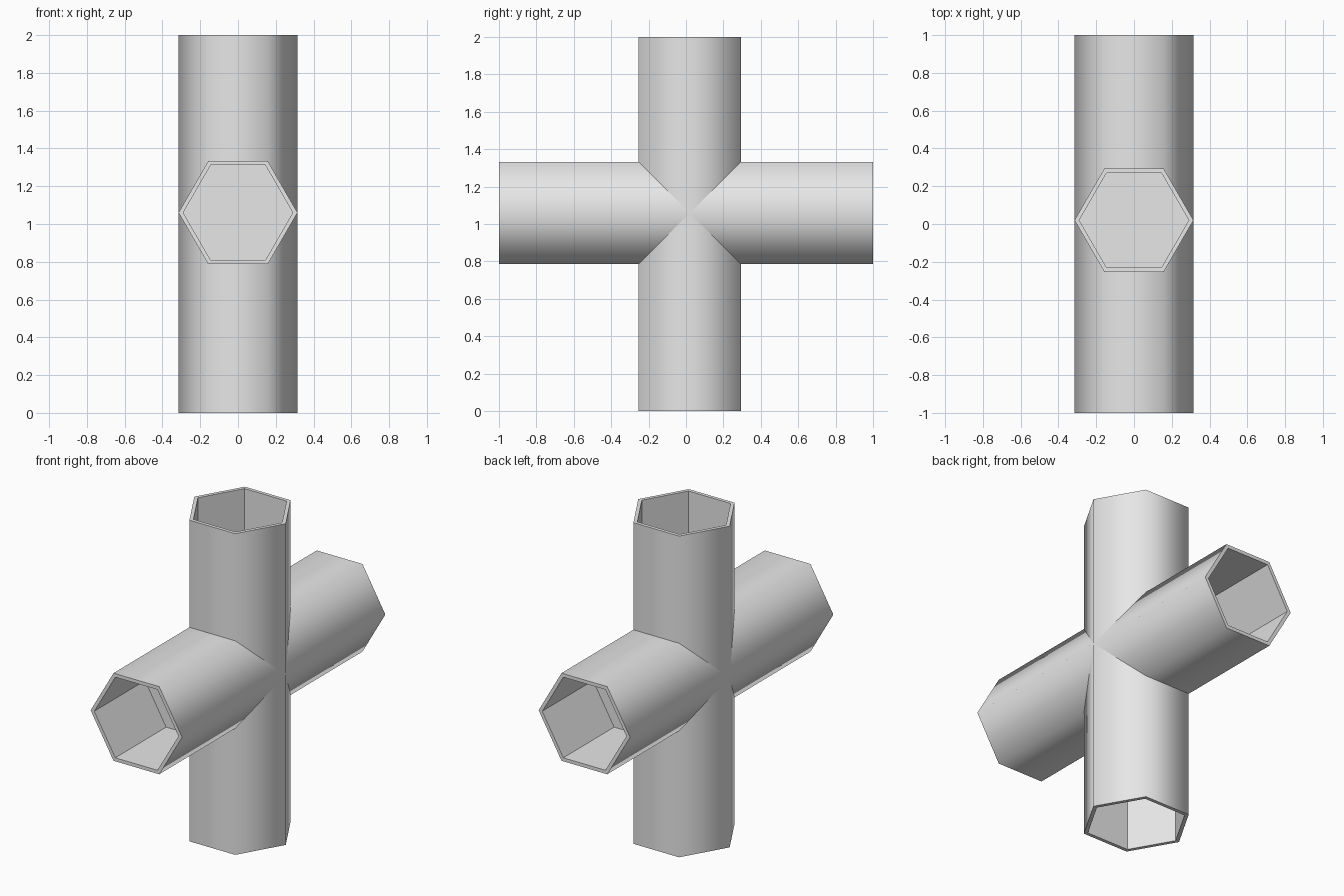
import bpy, bmesh, math
from mathutils import Matrix

cube = bpy.data.objects.get("Cube")
if cube:
    bpy.data.objects.remove(cube, do_unlink=True)

grey = bpy.data.materials.new("light_grey")
grey.use_nodes = True
GREY = (0.8, 0.8, 0.8, 1)
grey.diffuse_color = GREY
grey.node_tree.nodes["Principled BSDF"].inputs["Base Color"].default_value = GREY

OUTER, INNER = 0.315, 0.29   # corner radii of the wall
HALF, FLOOR = 1.0, 0.5       # end of the pipe, floor of its socket


def hex_pipe(name, matrix):
    """Six-sided pipe with a flat-bottomed socket in each end."""
    bm = bmesh.new()
    profile = [(INNER, -FLOOR), (INNER, -HALF), (OUTER, -HALF),
               (OUTER, HALF), (INNER, HALF), (INNER, FLOOR)]
    rings = [[bm.verts.new((r * math.cos(i * math.pi / 3),
                            r * math.sin(i * math.pi / 3), z)) for i in range(6)]
             for r, z in profile]
    # Socket floors
    bm.faces.new(rings[0])
    bm.faces.new(rings[-1])
    # Walls and rims; only the outside wall is smooth
    for k, (low, high) in enumerate(zip(rings, rings[1:])):
        for i in range(6):
            j = (i + 1) % 6
            face = bm.faces.new((low[i], low[j], high[j], high[i]))
            face.smooth = k == 2
    for edge in bm.edges:
        edge.smooth = all(f.smooth for f in edge.link_faces)
    bmesh.ops.recalc_face_normals(bm, faces=bm.faces)
    bm.transform(matrix)
    mesh = bpy.data.meshes.new(name)
    bm.to_mesh(mesh)
    bm.free()
    mesh.materials.append(grey)
    obj = bpy.data.objects.new(name, mesh)
    bpy.context.collection.objects.link(obj)


# Upright pipe and the level pipe crossing it
hex_pipe("upright_pipe", Matrix.Translation((0, 0.02, 1)))
hex_pipe("level_pipe", Matrix.Translation((0, 0, 1.06)) @ Matrix.Rotation(math.pi / 2, 4, "X"))
